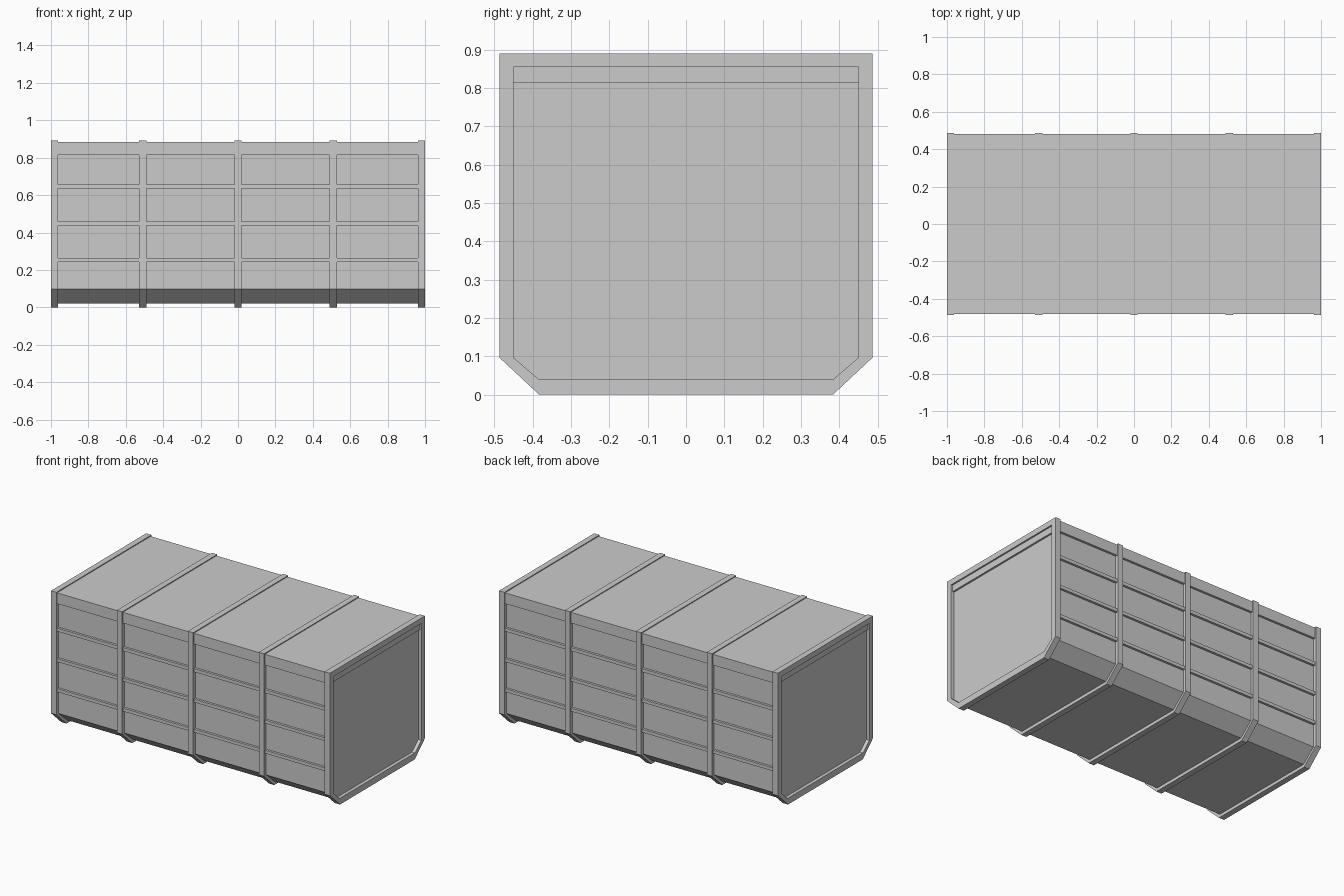
import bpy, bmesh

if "Cube" in bpy.data.objects:
    bpy.data.objects.remove(bpy.data.objects["Cube"])


def profile(half, low, top, chamfer_half, chamfer_z):
    """Box section with cut lower corners, in the yz plane."""
    return [(-chamfer_half, low), (chamfer_half, low), (half, chamfer_z),
            (half, top), (-half, top), (-half, chamfer_z)]


def finish(name, bm):
    bmesh.ops.recalc_face_normals(bm, faces=bm.faces)
    mesh = bpy.data.meshes.new(name)
    bm.to_mesh(mesh)
    bm.free()
    ob = bpy.data.objects.new(name, mesh)
    bpy.context.collection.objects.link(ob)
    return ob


def prism(name, pts, x0, x1):
    bm = bmesh.new()
    a = [bm.verts.new((x0, y, z)) for y, z in pts]
    b = [bm.verts.new((x1, y, z)) for y, z in pts]
    n = len(pts)
    bm.faces.new(a)
    bm.faces.new(b)
    for i in range(n):
        j = (i + 1) % n
        bm.faces.new((a[i], a[j], b[j], b[i]))
    return finish(name, bm)


def ring(name, outer, inner, x0, x1):
    bm = bmesh.new()
    loops = [[bm.verts.new((x, y, z)) for y, z in pts]
             for x, pts in ((x0, outer), (x1, outer), (x1, inner), (x0, inner))]
    n = len(outer)
    for k in range(4):
        p, q = loops[k], loops[(k + 1) % 4]
        for i in range(n):
            j = (i + 1) % n
            bm.faces.new((p[i], p[j], q[j], q[i]))
    return finish(name, bm)


def box(name, x0, x1, y0, y1, z0, z1):
    return prism(name, [(y0, z0), (y1, z0), (y1, z1), (y0, z1)], x0, x1)


OUTER = profile(0.487, 0.0, 0.891, 0.383, 0.097)
INNER = profile(0.45, 0.041, 0.855, 0.385, 0.097)
WALL = profile(0.465, 0.02, 0.885, 0.376, 0.097)

# Container body, its ends set back inside the end frames
prism("container_body", WALL, -0.978, 0.978)

# Ribs wrapped around the body
for i, x in enumerate((-0.509, 0.0, 0.509)):
    prism(f"rib_{i + 1}", OUTER, x - 0.019, x + 0.019)

# Open end frames with a header bar across the top
for side, s in (("left", -1), ("right", 1)):
    xs = sorted((s * 0.962, s * 1.0))
    ring(f"end_frame_{side}", OUTER, INNER, *xs)
    xs = sorted((s * 0.97, s * 0.99))
    box(f"end_header_{side}", *xs, -0.45, 0.45, 0.813, 0.855)

# Long horizontal rails framing the recessed side panels
RAILS = [(0.815, 0.885), (0.635, 0.657), (0.438, 0.459), (0.243, 0.264)]
for side, s in (("front", -1), ("back", 1)):
    for i, (z0, z1) in enumerate(RAILS):
        ys = sorted((s * 0.455, s * 0.48))
        box(f"{side}_rail_{i + 1}", -0.965, 0.965, *ys, z0, z1)
